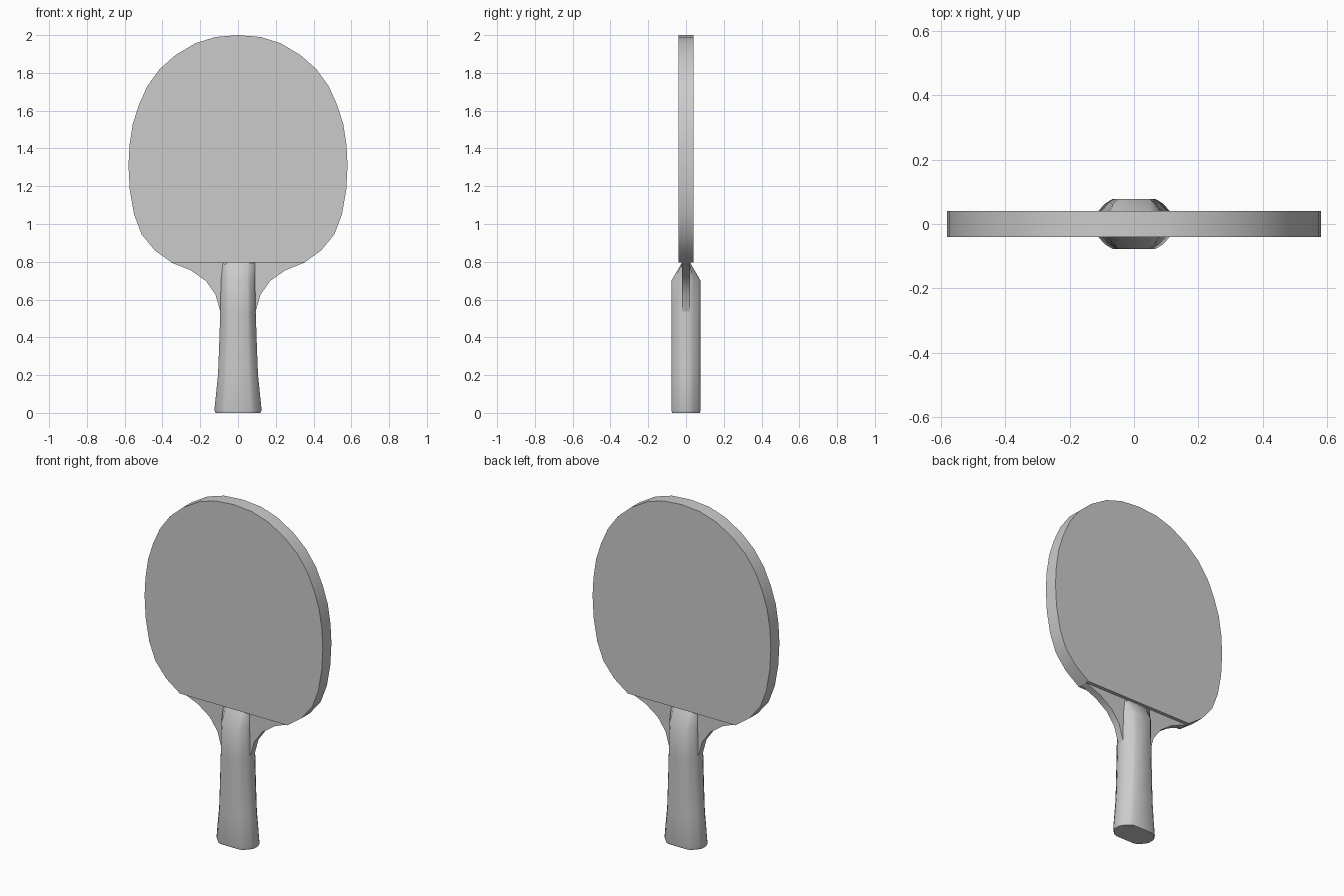
import bpy, bmesh, math

if "Cube" in bpy.data.objects:
    bpy.data.objects.remove(bpy.data.objects["Cube"])


def finish(name, bm, angle):
    bmesh.ops.recalc_face_normals(bm, faces=bm.faces)
    mesh = bpy.data.meshes.new(name)
    bm.to_mesh(mesh)
    bm.free()
    ob = bpy.data.objects.new(name, mesh)
    bpy.context.collection.objects.link(ob)
    bpy.ops.object.select_all(action='DESELECT')
    ob.select_set(True)
    bpy.context.view_layer.objects.active = ob
    bpy.ops.object.shade_smooth_by_angle(angle=math.radians(angle))
    return ob


def loft(name, rings, angle=35):
    """Skin equal-length rings of points and cap both ends."""
    bm = bmesh.new()
    loops = [[bm.verts.new(p) for p in ring] for ring in rings]
    n = len(loops[0])
    for a, b in zip(loops, loops[1:]):
        for i in range(n):
            j = (i + 1) % n
            bm.faces.new((a[i], a[j], b[j], b[i]))
    bm.faces.new(loops[0])
    bm.faces.new(loops[-1])
    return finish(name, bm, angle)


def slab(name, half, thick):
    """Extrude a right-half (x, z) outline, mirrored in x, along y."""
    outline = half + [(-x, z) for x, z in reversed(half) if x > 0]
    return loft(name, [[(x, y, z) for x, z in outline] for y in (-thick, thick)])


# Thick round hitting face with a straight lower edge
face = [(0, 2.0), (0.12, 1.99), (0.225, 1.957), (0.33, 1.895), (0.415, 1.82),
        (0.48, 1.73), (0.525, 1.63), (0.557, 1.53), (0.574, 1.42), (0.58, 1.31),
        (0.573, 1.18), (0.55, 1.05), (0.51, 0.945), (0.44, 0.86), (0.35, 0.795)]
slab("rubber_face", face, 0.04)

# Thin wooden neck flaring up to the face
neck = [(0.35, 0.795), (0.25, 0.755), (0.17, 0.698), (0.12, 0.628), (0.092, 0.53)]
slab("blade_neck", neck, 0.02)

# Flared handle: (z, half width, depth factor), tapering thin at the top
quarter = [(1.0, 0.02), (0.89, 0.04), (0.71, 0.064), (0.54, 0.077)]
rings = []
for z, w, top in [(0, 0.118, 0.074), (0.015, 0.125, 0.077), (0.2, 0.106, 0.077),
                  (0.35, 0.1, 0.077), (0.53, 0.094, 0.077), (0.7, 0.09, 0.077),
                  (0.797, 0.09, 0.021)]:
    q = [(w * k, min(d, top - 0.002 * i if i < 3 and top < 0.03 else top))
         for i, (k, d) in enumerate(quarter)]
    right = [(x, -y) for x, y in reversed(q)] + q
    ring = right + [(-x, y) for x, y in reversed(right)]
    rings.append([(x, y, z) for x, y in ring])
loft("handle", rings, 40)
